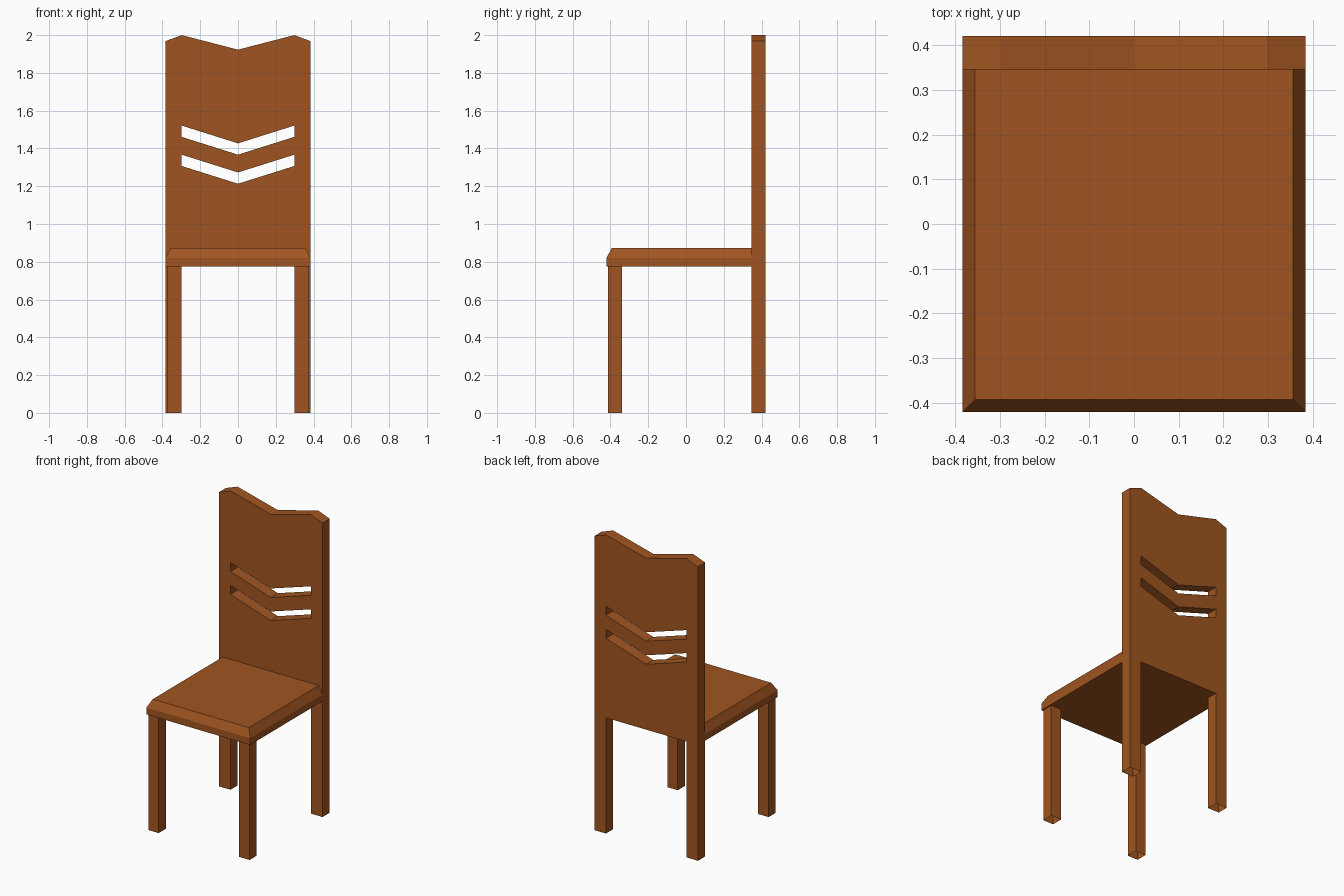
import bpy, bmesh

if "Cube" in bpy.data.objects:
    bpy.data.objects.remove(bpy.data.objects["Cube"])

wood = bpy.data.materials.new("brown wood")
wood.diffuse_color = (0.352, 0.091, 0.015, 1.0)
wood.use_nodes = True
wood.node_tree.nodes["Principled BSDF"].inputs["Base Color"].default_value = wood.diffuse_color

W = 0.384          # half width
INNER = 0.298      # inner side of legs, end of slots
BACK_Y, REAR_Y = 0.346, 0.421
SEAT_LOW, SEAT_EDGE, SEAT_TOP = 0.775, 0.82, 0.873


def finish(name, bm):
    bmesh.ops.recalc_face_normals(bm, faces=bm.faces)
    mesh = bpy.data.meshes.new(name)
    bm.to_mesh(mesh)
    bm.free()
    mesh.materials.append(wood)
    obj = bpy.data.objects.new(name, mesh)
    bpy.context.collection.objects.link(obj)
    return obj


def mirrored(right):
    """Close a half outline (x >= 0, ordered) by mirroring it across x = 0."""
    return right + [(-x, z) for x, z in reversed(right) if x > 0]


def drop_faces(bm, levels):
    """Remove horizontal caps lying at the given heights."""
    caps = [f for f in bm.faces
            if any(all(abs(v.co.z - z) < 1e-4 for v in f.verts) for z in levels)]
    bmesh.ops.delete(bm, geom=caps, context='FACES')


# Backrest with rear legs: one outline with two chevron slots, extruded in depth
loops = [mirrored([(0, 1.923), (INNER, 2.0), (W, 1.968), (W, 0),
                   (INNER, 0), (INNER, SEAT_LOW)])]
for top in (1.521, 1.367):
    loops.append(mirrored([(0, top - 0.094), (INNER, top),
                           (INNER, top - 0.06), (0, top - 0.154)]))
bm = bmesh.new()
for loop in loops:
    vs = [bm.verts.new((x, BACK_Y, z)) for x, z in loop]
    # mirrored() leaves both centre points apart, so the ring closes in order
    for a, b in zip(vs, vs[1:] + vs[:1]):
        bm.edges.new((a, b))
bmesh.ops.triangle_fill(bm, use_beauty=True, edges=bm.edges[:], normal=(0, -1, 0))
res = bmesh.ops.extrude_face_region(bm, geom=bm.faces[:], use_keep_orig=True)
moved = [g for g in res["geom"] if isinstance(g, bmesh.types.BMVert)]
bmesh.ops.translate(bm, verts=moved, vec=(0, REAR_Y - BACK_Y, 0))
drop_faces(bm, [0])
bmesh.ops.dissolve_limit(bm, angle_limit=0.01, verts=bm.verts[:], edges=bm.edges[:])
finish("backrest_with_rear_legs", bm)

# Seat: three stacked rectangles, chamfered at front and sides
bm = bmesh.new()
rings = []
for z, inset in ((SEAT_LOW, 0), (SEAT_EDGE, 0), (SEAT_TOP, 0.028)):
    x, y = W - inset, -REAR_Y + inset
    rings.append([bm.verts.new(p) for p in
                  ((-x, y, z), (x, y, z), (x, BACK_Y, z), (-x, BACK_Y, z))])
for low, high in zip(rings, rings[1:]):
    for i in range(4):
        j = (i + 1) % 4
        bm.faces.new((low[i], low[j], high[j], high[i]))
bm.faces.new(rings[0])
bm.faces.new(rings[-1])
finish("seat", bm)

# Front legs: square tubes, open at the ends
for side, label in ((-1, "left"), (1, "right")):
    bm = bmesh.new()
    bmesh.ops.create_cube(bm, size=1)
    for v in bm.verts:
        v.co.x = side * 0.3365 + v.co.x * 0.077
        v.co.y = -0.3755 + v.co.y * 0.075
        v.co.z = (v.co.z + 0.5) * SEAT_LOW
    drop_faces(bm, [0, SEAT_LOW])
    finish("front_leg_" + label, bm)
